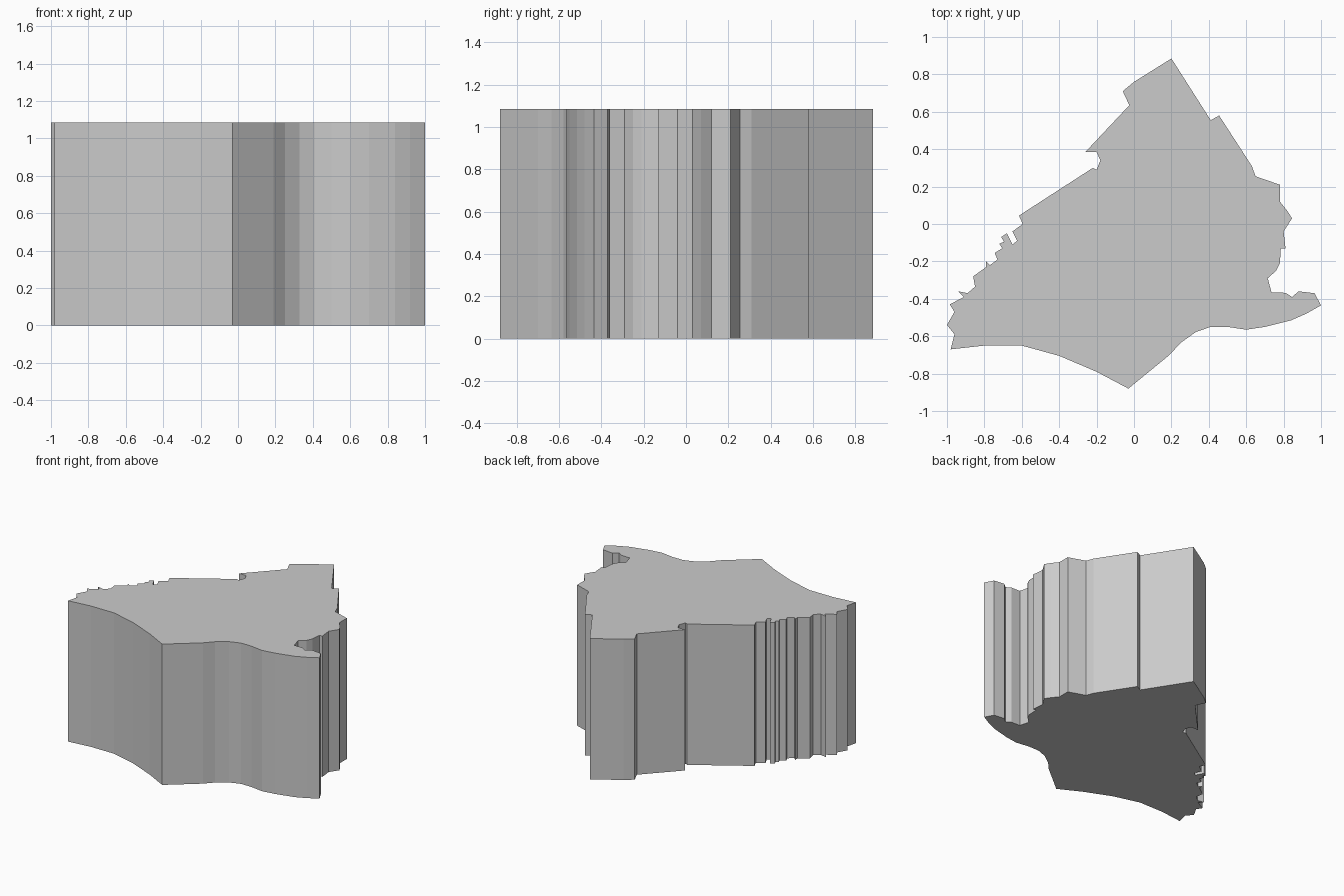
import bpy
import bmesh

HEIGHT = 1.085

# Smooth concave front-left edge and wavy front-right edge
front = [(-0.98, -0.67), (-0.8, -0.65), (-0.6, -0.65), (-0.4, -0.705), (-0.2, -0.79),
         (-0.03, -0.88), (0.19, -0.7), (0.25, -0.635), (0.33, -0.578), (0.41, -0.55),
         (0.5, -0.55), (0.6, -0.565), (0.7, -0.55), (0.84, -0.515), (0.92, -0.48)]

# Broken right side with the long corner spur
right = [(1.0, -0.435), (0.965, -0.37), (0.88, -0.36), (0.845, -0.39), (0.81, -0.368),
         (0.735, -0.365), (0.715, -0.29), (0.76, -0.25), (0.78, -0.21), (0.785, -0.13),
         (0.81, -0.13), (0.8, -0.04), (0.845, 0.03), (0.82, 0.07), (0.78, 0.12),
         (0.78, 0.21), (0.65, 0.255), (0.63, 0.31), (0.455, 0.58), (0.41, 0.555)]

# Peak and stepped back-left side
back = [(0.2, 0.885), (0.0, 0.76), (-0.06, 0.71), (-0.025, 0.635), (-0.26, 0.385),
        (-0.2, 0.385), (-0.18, 0.34), (-0.2, 0.29), (-0.22, 0.3), (-0.615, 0.045)]

# Small jagged teeth along the left side
teeth = [(-0.595, 0.0), (-0.65, -0.04), (-0.625, -0.09), (-0.65, -0.11), (-0.68, -0.05),
         (-0.71, -0.07), (-0.695, -0.095), (-0.72, -0.105), (-0.705, -0.13),
         (-0.745, -0.155), (-0.73, -0.19), (-0.77, -0.22), (-0.79, -0.2), (-0.79, -0.23),
         (-0.86, -0.28), (-0.85, -0.335), (-0.89, -0.37), (-0.94, -0.36), (-0.91, -0.39),
         (-0.985, -0.43), (-0.96, -0.47), (-1.0, -0.54), (-0.96, -0.59)]


def extruded_slab(name, outline, height):
    """Closed prism from a flat outline."""
    bm = bmesh.new()
    base = bm.faces.new([bm.verts.new((x, y, 0)) for x, y in outline])
    top = bmesh.ops.extrude_face_region(bm, geom=[base], use_keep_orig=True)
    verts = [v for v in top["geom"] if isinstance(v, bmesh.types.BMVert)]
    bmesh.ops.translate(bm, verts=verts, vec=(0, 0, height))
    bmesh.ops.recalc_face_normals(bm, faces=bm.faces)
    mesh = bpy.data.meshes.new(name)
    bm.to_mesh(mesh)
    bm.free()
    obj = bpy.data.objects.new(name, mesh)
    bpy.context.collection.objects.link(obj)
    return obj


extruded_slab("coastal_block", front + right + back + teeth, HEIGHT)
